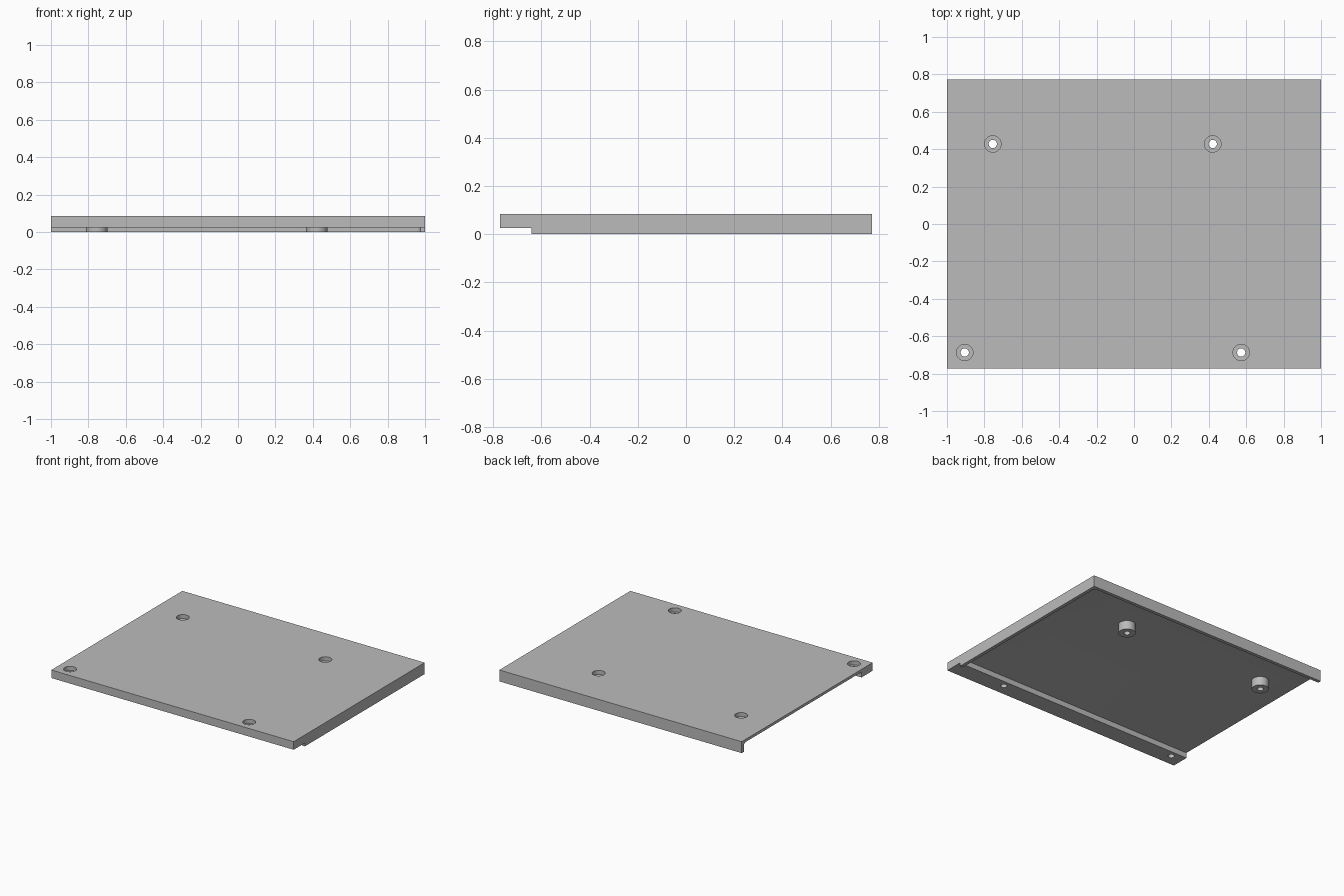
import bpy
import bmesh
from mathutils import Matrix, Vector

cube = bpy.data.objects.get("Cube")
if cube:
    bpy.data.objects.remove(cube, do_unlink=True)

grey = bpy.data.materials.new("plain grey")
grey.use_nodes = True
colour = (0.5, 0.5, 0.5, 1)
grey.diffuse_color = colour
grey.node_tree.nodes["Principled BSDF"].inputs["Base Color"].default_value = colour

HALF_X, HALF_Y, TOP = 1.0, 0.772, 0.085
WALL, PLATE = 0.025, 0.02
BAR_BACK, BAR_BOTTOM = -0.64, 0.025


def make_object(name, bm):
    mesh = bpy.data.meshes.new(name)
    bmesh.ops.recalc_face_normals(bm, faces=bm.faces)
    bm.to_mesh(mesh)
    bm.free()
    mesh.materials.append(grey)
    obj = bpy.data.objects.new(name, mesh)
    bpy.context.collection.objects.link(obj)
    return obj


def box_mesh(low, high):
    low, high = Vector(low), Vector(high)
    bm = bmesh.new()
    bmesh.ops.create_cube(bm, size=1)
    for v in bm.verts:
        v.co = (low + high) / 2 + v.co * (high - low)
    return bm


def cylinder(name, x, y, radius, bottom, top):
    bm = bmesh.new()
    bmesh.ops.create_cone(bm, cap_ends=True, segments=32, radius1=radius,
                          radius2=radius, depth=top - bottom,
                          matrix=Matrix.Translation((x, y, (bottom + top) / 2)))
    return make_object(name, bm)


def combine(target, tool, operation):
    tool.hide_render = True
    mod = target.modifiers.new(operation.lower(), "BOOLEAN")
    mod.operation, mod.solver, mod.object = operation, "EXACT", tool
    bpy.context.view_layer.objects.active = target
    bpy.ops.object.modifier_apply(modifier=mod.name)
    bpy.data.objects.remove(tool, do_unlink=True)


# Solid cover block
cover = make_object("cover_plate", box_mesh((-HALF_X, -HALF_Y, 0), (HALF_X, HALF_Y, TOP)))

# Underside recess, open on one side, with rounded inner corners
inner = Vector((HALF_X - WALL, HALF_Y - WALL, TOP - PLATE))
bm = box_mesh((-1.2, BAR_BACK, -0.1), inner)
rounded = []
for edge in bm.edges:
    mid = (edge.verts[0].co + edge.verts[1].co) / 2
    on_side, on_back, on_top = (abs(mid[i] - inner[i]) < 0.001 for i in range(3))
    if on_side + on_back + on_top == 2:
        rounded.append(edge)
bmesh.ops.bevel(bm, geom=rounded, offset=WALL, segments=5, profile=0.5, affect="EDGES")
combine(cover, make_object("recess_cutter", bm), "DIFFERENCE")

# Step under the front bar
step = box_mesh((-1.2, -1, -0.1), (1.2, BAR_BACK, BAR_BOTTOM))
combine(cover, make_object("step_cutter", step), "DIFFERENCE")

# Screw bosses under the two rear holes
rear = [(-0.755, 0.428), (0.421, 0.428)]
front = [(-0.905, -0.687), (0.573, -0.687)]
for x, y in rear:
    combine(cover, cylinder("boss", x, y, 0.058, 0, TOP - PLATE / 2), "UNION")

# Counterbored screw holes
for x, y in rear + front:
    combine(cover, cylinder("head_cutter", x, y, 0.044, TOP - 0.03, 0.2), "DIFFERENCE")
    combine(cover, cylinder("hole_cutter", x, y, 0.022, -0.1, 0.2), "DIFFERENCE")

bpy.ops.object.select_all(action="DESELECT")
cover.select_set(True)
bpy.context.view_layer.objects.active = cover
bpy.ops.object.shade_smooth_by_angle()
